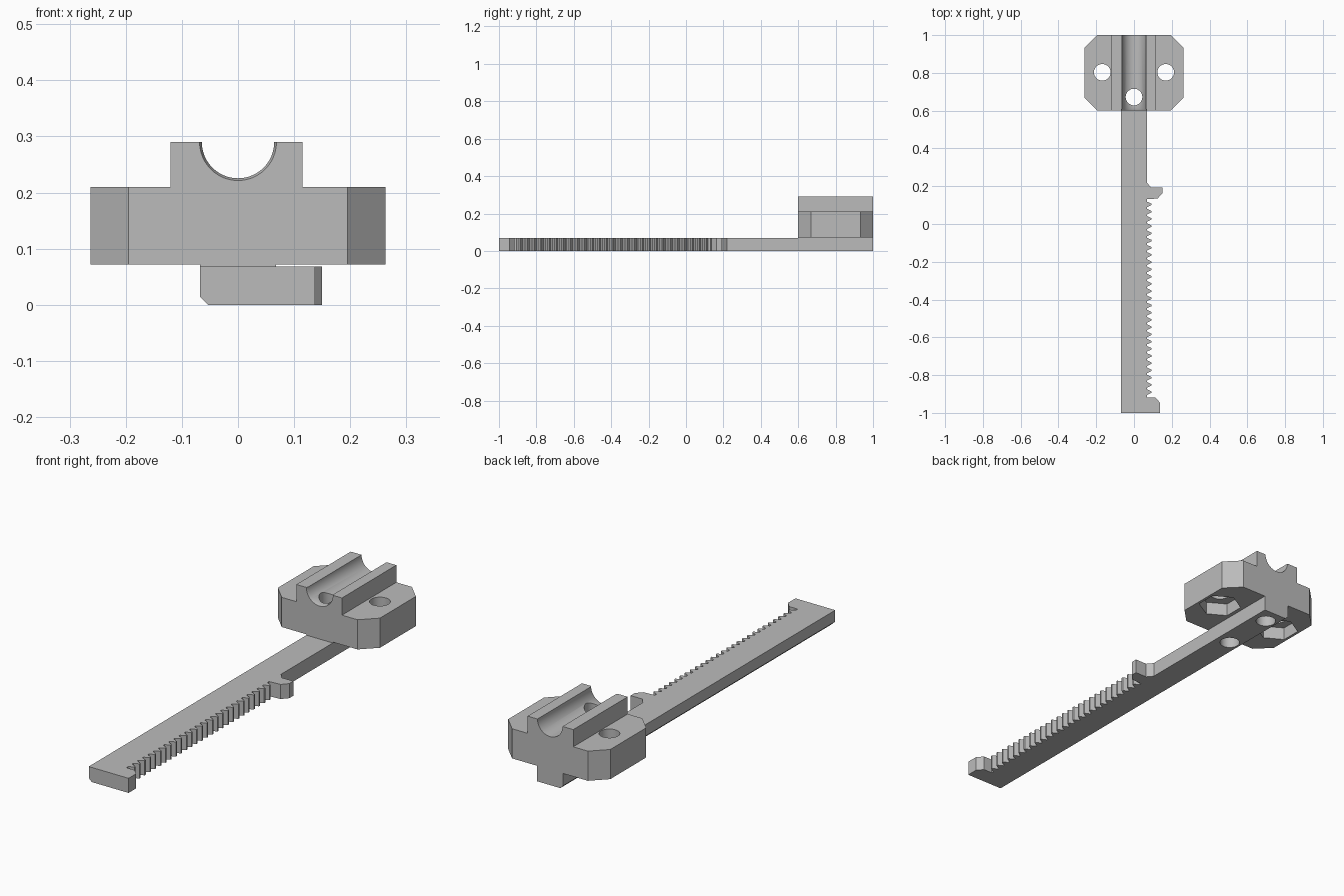
import bpy, bmesh, math
from mathutils import Matrix, Vector

cube = bpy.data.objects.get("Cube")
if cube:
    bpy.data.objects.remove(cube, do_unlink=True)

grey = bpy.data.materials.new("plain_grey")
grey.use_nodes = True
COLOUR = (0.5, 0.5, 0.5, 1)
grey.diffuse_color = COLOUR
grey.node_tree.nodes["Principled BSDF"].inputs["Base Color"].default_value = COLOUR


def prism(name, points, axis, start, end, planes=()):
    """Extrude an outline along z (points are x, y) or y (points are x, z), then slice it."""
    def place(a, b, d):
        return (a, b, d) if axis == "z" else (a, d, b)
    bm = bmesh.new()
    face = bm.faces.new([bm.verts.new(place(a, b, start)) for a, b in points])
    ext = bmesh.ops.extrude_face_region(bm, geom=[face])
    moved = [v for v in ext["geom"] if isinstance(v, bmesh.types.BMVert)]
    bmesh.ops.translate(bm, verts=moved, vec=place(0, 0, end - start))
    for co, no in planes:
        cut = bmesh.ops.bisect_plane(bm, geom=bm.verts[:] + bm.edges[:] + bm.faces[:],
                                     plane_co=co, plane_no=no, clear_outer=True)
        edges = [e for e in cut["geom_cut"] if isinstance(e, bmesh.types.BMEdge)]
        bmesh.ops.edgeloop_fill(bm, edges=edges)
    return finish(name, bm)


def finish(name, bm):
    bmesh.ops.recalc_face_normals(bm, faces=bm.faces[:])
    mesh = bpy.data.meshes.new(name)
    bm.to_mesh(mesh)
    bm.free()
    mesh.materials.append(grey)
    obj = bpy.data.objects.new(name, mesh)
    bpy.context.collection.objects.link(obj)
    return obj


def drill(target, x, y, z, radius, depth, sides=48, along_y=False, end_radius=None):
    """Cut a round or many-sided hole running up from z, or back from y."""
    bm = bmesh.new()
    bmesh.ops.create_cone(bm, cap_ends=True, segments=sides, radius1=radius,
                          radius2=end_radius or radius, depth=depth,
                          matrix=Matrix.Translation((0, 0, depth / 2)))
    if along_y:
        bm.transform(Matrix.Rotation(-math.pi / 2, 4, "X"))
    bm.transform(Matrix.Translation((x, y, z)))
    cutter = finish("hole_cutter", bm)
    cutter.hide_render = True
    mod = target.modifiers.new("hole", "BOOLEAN")
    mod.operation = "DIFFERENCE"
    mod.solver = "EXACT"
    mod.object = cutter
    select(target)
    bpy.ops.object.modifier_apply(modifier=mod.name)
    bpy.data.objects.remove(cutter, do_unlink=True)


def select(obj):
    bpy.ops.object.select_all(action="DESELECT")
    obj.select_set(True)
    bpy.context.view_layer.objects.active = obj


# Rack bar: end foot, row of teeth, stop tab and plain shank
W, BAR_TOP = 0.068, 0.068
outline = [(-W, -1), (0.137, -1), (0.137, -0.945), (0.112, -0.918), (W, -0.918)]
TEETH, FIRST, PITCH = 27, -0.905, 0.0382
for i in range(TEETH):
    y = FIRST + i * PITCH
    outline += [(W, y), (0.092, y + 0.3 * PITCH), (0.092, y + 0.5 * PITCH), (W, y + 0.8 * PITCH)]
outline += [(W, 0.131), (0.125, 0.135), (0.15, 0.163), (0.15, 0.193),
            (0.09, 0.193), (W, 0.22), (W, 1), (-W, 1)]
bar = prism("rack_bar", outline, "z", 0, BAR_TOP,
            [(Vector((-W, 0, 0.015)), Vector((-1, 0, -1)))])

# Clamp block: wide flange, raised saddle and a thin foot resting on the bar
FLANGE_BOTTOM, FLANGE_TOP, TOP = 0.072, 0.21, 0.29
HALF, FRONT, BACK, CORNER = 0.263, 0.6, 1.0, 0.068
profile = [(-W, BAR_TOP), (W, BAR_TOP), (W, FLANGE_BOTTOM), (HALF, FLANGE_BOTTOM),
           (HALF, FLANGE_TOP), (0.115, FLANGE_TOP), (0.115, TOP), (-0.12, TOP),
           (-0.12, FLANGE_TOP), (-HALF, FLANGE_TOP), (-HALF, FLANGE_BOTTOM), (-W, FLANGE_BOTTOM)]
corners = [(Vector((sx * (HALF - CORNER), y, 0)), Vector((sx, sy, 0)))
           for sx in (-1, 1) for sy, y in ((-1, FRONT), (1, BACK))]
block = prism("clamp_block", profile, "y", FRONT, BACK, corners)

# Rod channel with a small lead-in at the front
drill(block, 0, FRONT - 0.1, TOP, 0.0645, 0.7, 64, along_y=True)
drill(block, 0, FRONT - 0.01, TOP, 0.0725, 0.02, 64, along_y=True, end_radius=0.0645)

# Screw holes with hexagonal nut pockets beneath the flange
HOLE = 0.044
for side in (-1, 1):
    drill(block, side * 0.168, 0.803, 0, HOLE, 0.5)
    drill(block, side * 0.168, 0.803, 0, 0.095, FLANGE_BOTTOM + 0.06, 6)

# Front hole goes right through, rear hole stops inside the block
for part in (bar, block):
    drill(part, 0, 0.672, -0.1, HOLE, 0.6)
    drill(part, 0, 0.925, -0.1, HOLE, 0.25)

for part in (bar, block):
    select(part)
    bpy.ops.object.shade_smooth_by_angle(angle=math.radians(25))
